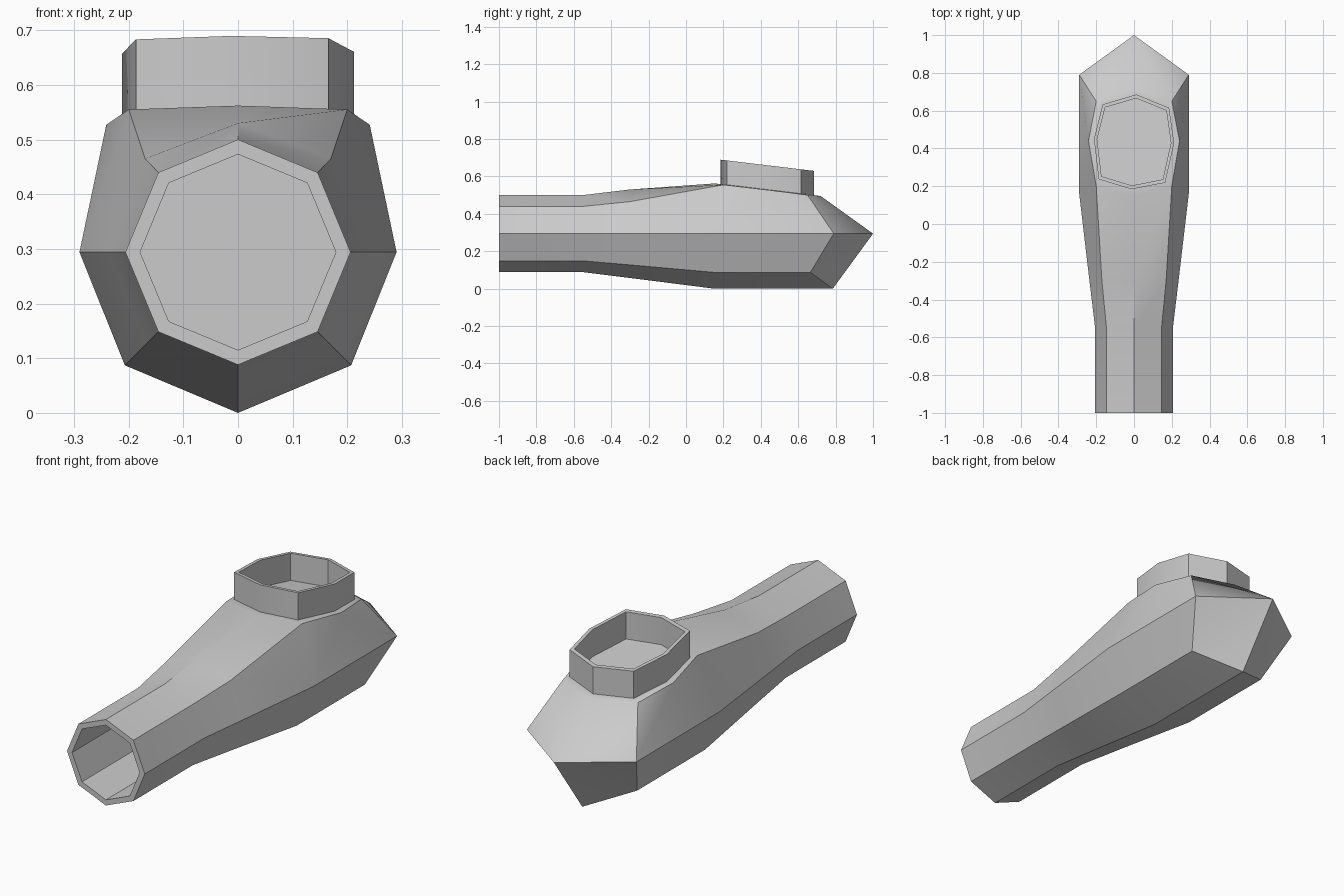
import bpy, bmesh, math

if "Cube" in bpy.data.objects:
    bpy.data.objects.remove(bpy.data.objects["Cube"])

bm = bmesh.new()


def ring(half):
    """Eight-sided ring from five right-hand points (top to bottom), mirrored in x."""
    pts = half + [(-x, y, z) for x, y, z in reversed(half[1:-1])]
    return [bm.verts.new(p) for p in pts]


def octagon(y, r, zc=0.294):
    return ring([(r * math.sin(i * math.pi / 4), y, zc + r * math.cos(i * math.pi / 4))
                 for i in range(5)])


def bridge(a, b, skip=()):
    n = len(a)
    for i in range(n):
        if i not in skip:
            j = (i + 1) % n
            bm.faces.new((a[i], a[j], b[j], b[i]))


# Octagonal handle swelling into the head
rear = octagon(-1.0, 0.206)
neck = octagon(-0.55, 0.206)
swell = ring([(0, -0.3, 0.53), (0.17, -0.3, 0.465), (0.236, -0.3, 0.294),
              (0.167, -0.3, 0.127), (0, -0.3, 0.057)])
head = ring([(0, 0.15, 0.562), (0.2, 0.2, 0.555), (0.29, 0.16, 0.294),
             (0.207, 0.15, 0.087), (0, 0.15, 0)])
front = ring([(0, 0.72, 0.495), (0.2, 0.65, 0.5), (0.29, 0.79, 0.294),
              (0.207, 0.665, 0.087), (0, 0.785, 0)])
bridge(rear, neck)
bridge(neck, swell)
bridge(swell, head)
bridge(head, front, skip=(0, 1, 6, 7))

# Upper head sides meeting the widest corners of the collar seat
mid_r = bm.verts.new((0.241, 0.44, 0.527))
mid_l = bm.verts.new((-0.241, 0.44, 0.527))
for mid, up, side in ((mid_r, 1, 2), (mid_l, 7, 6)):
    bm.faces.new((head[up], mid, head[side]))
    bm.faces.new((mid, front[side], head[side]))
    bm.faces.new((mid, front[up], front[side]))

# Pointed nose
tip = bm.verts.new((0, 1, 0.294))
for i in range(8):
    bm.faces.new((front[i], front[(i + 1) % 8], tip))

# Hollow rear socket
lip = octagon(-1.0, 0.179)
bottom = octagon(-0.55, 0.179)
bridge(rear, lip)
bridge(lip, bottom)
bm.faces.new(bottom)

# Sloped eight-sided collar, hollow, twisted slightly on its seat
seat = [head[0], head[1], mid_r, front[1], front[0], front[7], mid_l, head[7]]


def collar_ring(scale, lift):
    out = []
    for v in seat:
        x, y = v.co.x * scale, (v.co.y - 0.433) * scale
        x, y = x + 0.052 * y, y + 0.433 - 0.052 * x
        out.append(bm.verts.new((x, y, 0.56 - 0.12 * (y - 0.18) + lift)))
    return out


loops = [seat, collar_ring(0.88, 0), collar_ring(0.88, 0.13),
         collar_ring(0.81, 0.13), collar_ring(0.81, 0)]
for a, b in zip(loops, loops[1:]):
    bridge(a, b)
bm.faces.new(loops[-1])

bmesh.ops.recalc_face_normals(bm, faces=bm.faces)
mesh = bpy.data.meshes.new("pipe_body")
bm.to_mesh(mesh)
bm.free()
body = bpy.data.objects.new("pipe_body", mesh)
bpy.context.collection.objects.link(body)
bpy.context.view_layer.objects.active = body
body.select_set(True)
bpy.ops.object.shade_smooth_by_angle(angle=math.radians(30))
